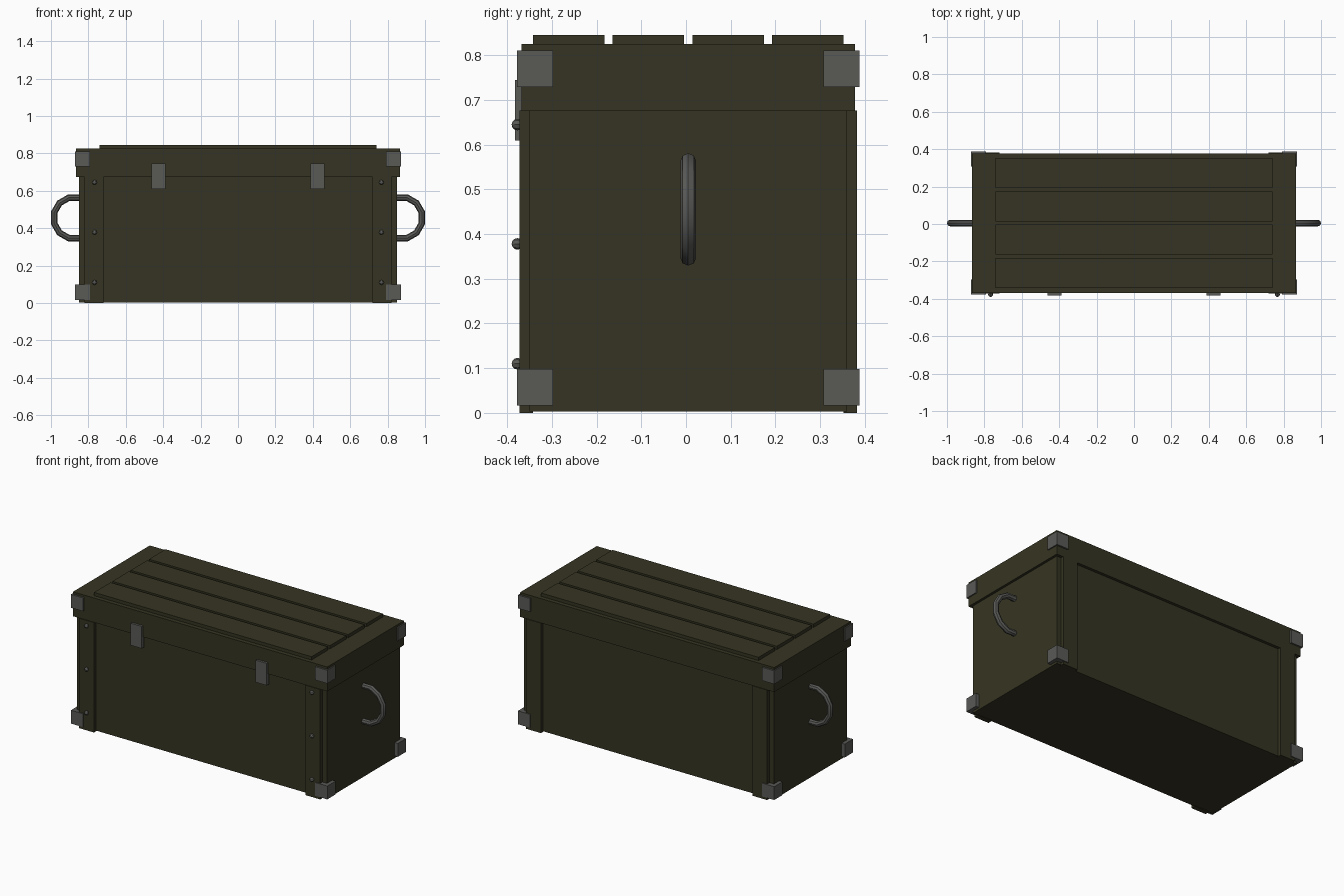
import bpy, bmesh, math
from mathutils import Matrix, Vector

cube = bpy.data.objects.get("Cube")
if cube:
    bpy.data.objects.remove(cube, do_unlink=True)

MID = 0.005  # depth centre of the wooden case


def material(name, rgb):
    mat = bpy.data.materials.new(name)
    mat.use_nodes = True
    mat.diffuse_color = (*rgb, 1)
    mat.node_tree.nodes["Principled BSDF"].inputs["Base Color"].default_value = (*rgb, 1)
    return mat


olive = material("olive_wood", (0.036, 0.034, 0.016))
steel = material("grey_steel", (0.1, 0.1, 0.094))


def finish(name, bm, mat):
    bmesh.ops.recalc_face_normals(bm, faces=bm.faces)
    mesh = bpy.data.meshes.new(name)
    bm.to_mesh(mesh)
    bm.free()
    mesh.materials.append(mat)
    obj = bpy.data.objects.new(name, mesh)
    bpy.context.collection.objects.link(obj)
    return obj


def smooth(obj, degrees):
    bpy.ops.object.select_all(action="DESELECT")
    obj.select_set(True)
    bpy.context.view_layer.objects.active = obj
    bpy.ops.object.shade_smooth_by_angle(angle=math.radians(degrees))


def box(name, low, high, mat):
    low, high = Vector(low), Vector(high)
    bm = bmesh.new()
    bmesh.ops.create_cube(bm, size=1, matrix=Matrix.Translation((low + high) / 2)
                          @ Matrix.Diagonal((*(high - low), 1)))
    return finish(name, bm, mat)


def centred_box(name, centre, size, mat):
    c, half = Vector(centre), Vector(size) / 2
    return box(name, c - half, c + half, mat)


# Case, lid and the slats on top
box("case_body", (-0.85, MID - 0.355, 0.003), (0.85, MID + 0.355, 0.68), olive)
box("lid", (-0.865, MID - 0.373, 0.675), (0.865, MID + 0.373, 0.825), olive)
for i in range(4):
    centred_box("lid_slat", (0, MID + (i - 1.5) * 0.178, 0.833), (1.48, 0.16, 0.024), olive)

for side, label in ((1, "left"), (-1, "right")):
    # Upright battens and steel corner blocks
    for depth, face in ((-1, "front"), (1, "back")):
        centred_box(f"{face}_{label}_batten", (side * 0.77, MID + depth * 0.362, 0.338),
                    (0.1, 0.03, 0.676), olive)
        for z, level in ((0.0575, "lower"), (0.77, "upper")):
            centred_box(f"{level}_{face}_{label}_corner", (side * 0.831, MID + depth * 0.343, z),
                        (0.082, 0.08, 0.082), steel)

    # Rivets on the front battens
    for z in (0.11, 0.378, 0.645):
        bm = bmesh.new()
        bmesh.ops.create_uvsphere(bm, u_segments=8, v_segments=6, radius=0.013,
                                  matrix=Matrix.Translation((side * 0.767, -0.377, z))
                                  @ Matrix.Rotation(math.pi / 2, 4, "X"))
        finish(f"{label}_rivet", bm, steel)

    # Latch plate across the lid seam
    centred_box(f"{label}_latch", (side * 0.425, -0.371, 0.677), (0.075, 0.022, 0.136), steel)

    # Ring handle, swept round with its ends inside the case
    bm = bmesh.new()
    ring = bmesh.ops.create_circle(bm, segments=8, radius=0.0175,
                                   matrix=Matrix.Translation((0.1125, 0, 0)))
    bmesh.ops.rotate(bm, verts=bm.verts, matrix=Matrix.Rotation(math.radians(-135), 3, "Y"))
    bmesh.ops.spin(bm, geom=bm.verts[:] + bm.edges[:], axis=(0, 1, 0),
                   angle=math.radians(270), steps=9)
    bmesh.ops.rotate(bm, verts=bm.verts, matrix=Matrix.Rotation(0 if side > 0 else math.pi, 3, "Z"))
    bmesh.ops.translate(bm, verts=bm.verts, vec=(side * 0.8745, MID, 0.455))
    smooth(finish(f"{label}_handle", bm, steel), 35)
